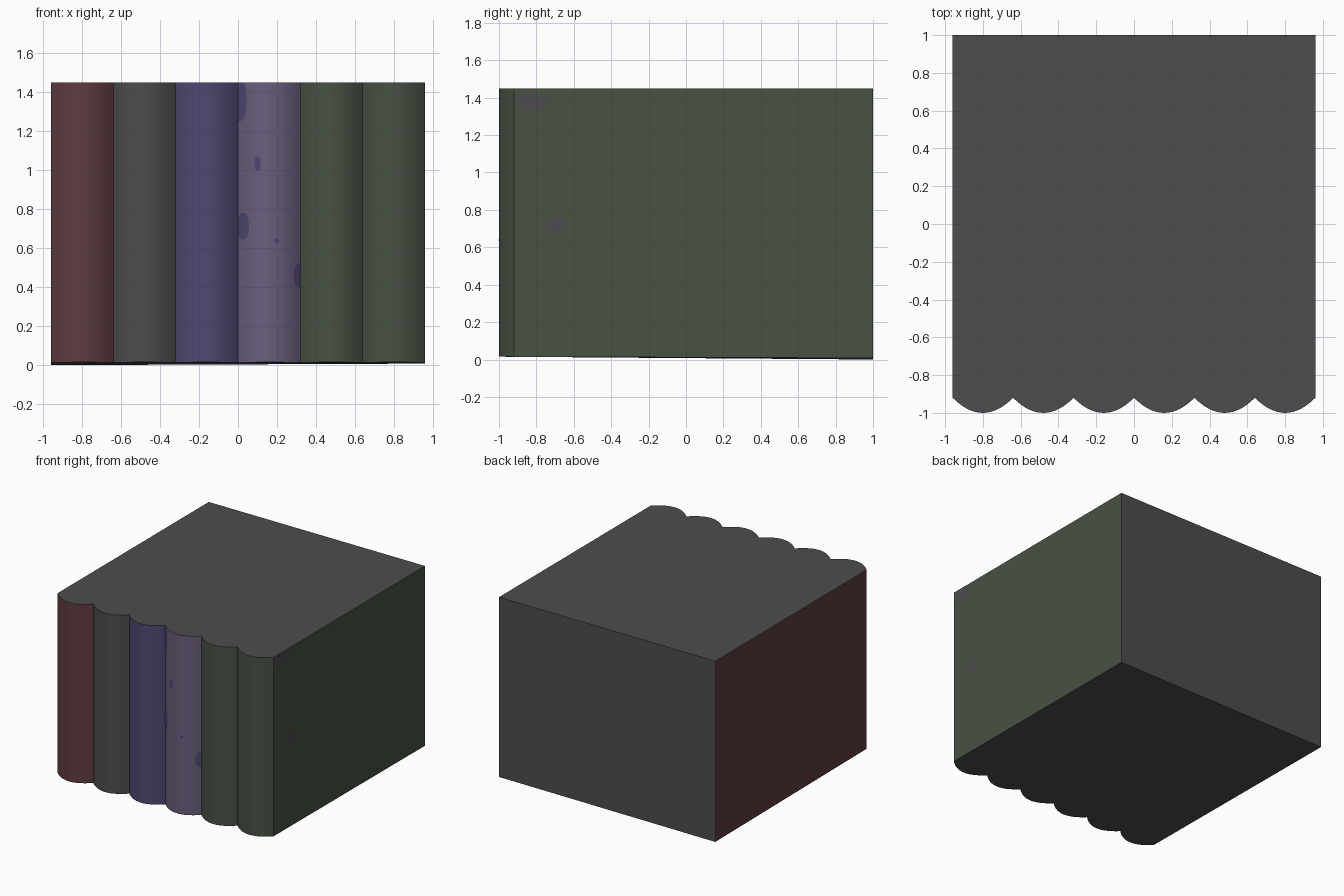
import bpy, bmesh, math

if "Cube" in bpy.data.objects:
    bpy.data.objects.remove(bpy.data.objects["Cube"])

W, TOP, BOOK = 0.96, 1.45, 0.32


def material(name, r, g, b):
    m = bpy.data.materials.new(name)
    lin = lambda c: ((c / 255 + 0.055) / 1.055) ** 2.4
    m.diffuse_color = (lin(r), lin(g), lin(b), 1)
    m.use_nodes = True
    m.node_tree.nodes["Principled BSDF"].inputs["Base Color"].default_value = m.diffuse_color
    return m


mats = [material("dark_red", 95, 60, 64), material("dark_grey", 77, 77, 77),
        material("purple", 80, 72, 114), material("lilac", 106, 95, 125),
        material("dark_green", 72, 82, 68), material("dusty_mauve", 77, 74, 81)]
RED, GREY, PURPLE, LILAC, GREEN, MAUVE = range(6)
SPINES = [RED, GREY, PURPLE, LILAC, GREEN, GREEN]


def spine_y(x):
    """Depth of the rounded spine at x."""
    u = ((x + W) % BOOK) / BOOK * 2 - 1
    return -1 + 0.08 * u * u


def bottom_z(x, y):
    """Underside sags slightly towards the back left corner."""
    return 0.015 - (y + 1) / 2 * (0.011 - 0.004 * x / W)


def finish(name, bm, materials):
    me = bpy.data.meshes.new(name)
    bm.to_mesh(me)
    bm.free()
    for m in materials:
        me.materials.append(m)
    ob = bpy.data.objects.new(name, me)
    bpy.context.collection.objects.link(ob)
    bpy.ops.object.select_all(action='DESELECT')
    ob.select_set(True)
    bpy.context.view_layer.objects.active = ob
    bpy.ops.object.shade_smooth_by_angle(angle=math.radians(30))
    return ob


# Row of books: scalloped outline extruded upwards
SEG = 14
outline = []
for i in range(6 * SEG + 1):
    x = -W + BOOK * i / SEG
    outline.append((x, -0.92 if i % SEG == 0 else spine_y(x)))
outline += [(W, 1), (-W, 1)]
bm = bmesh.new()
low = [bm.verts.new((x, y, bottom_z(x, y))) for x, y in outline]
high = [bm.verts.new((x, y, TOP)) for x, y in outline]
n = len(outline)
for i in range(n):
    j = (i + 1) % n
    f = bm.faces.new((low[i], low[j], high[j], high[i]))
    if i < 6 * SEG:
        f.material_index = SPINES[i // SEG]
    else:
        f.material_index = (GREEN, GREY, RED)[i - 6 * SEG]
for ring in (high, low[::-1]):
    bm.faces.new(ring).material_index = GREY
finish("book_row", bm, mats)


# Thin painted patches that follow the surface
def patch(name, centre, z, rx, rz, lo, hi, place, mat):
    bm = bmesh.new()
    a, b = max(lo, centre - rx), min(hi, centre + rx)
    rows, steps = [], 16
    for i in range(steps + 1):
        t = a + (b - a) * i / steps
        s = min(1, abs((t - centre) / rx))
        h = max(rz * (1 - s ** 2.5) ** 0.5, 0.001)
        rows.append([bm.verts.new(place(t, z - h)),
                     bm.verts.new(place(t, min(z + h, TOP)))])
    for p, q in zip(rows, rows[1:]):
        bm.faces.new((p[0], q[0], q[1], p[1]))
    finish(name, bm, [mats[mat]])


on_spine = lambda x, z: (x, spine_y(x) - 0.003, z)
on_side = lambda y, z: (W + 0.002, y, z)

for k, (x, z, rx, rz) in enumerate([(0.0, 1.36, 0.045, 0.11), (0.1, 1.035, 0.017, 0.037),
                                    (0.025, 0.713, 0.032, 0.068), (0.198, 0.638, 0.014, 0.013),
                                    (0.32, 0.46, 0.034, 0.062)]):
    patch(f"spine_spot_{k + 1}", x, z, rx, rz, 0.001, 0.319, on_spine, PURPLE)

for k, (y, z, ry, rz) in enumerate([(-0.82, 1.38, 0.08, 0.045), (-0.7, 0.72, 0.05, 0.04)]):
    patch(f"side_stain_{k + 1}", y, z, ry, rz, -0.91, 1, on_side, MAUVE)
